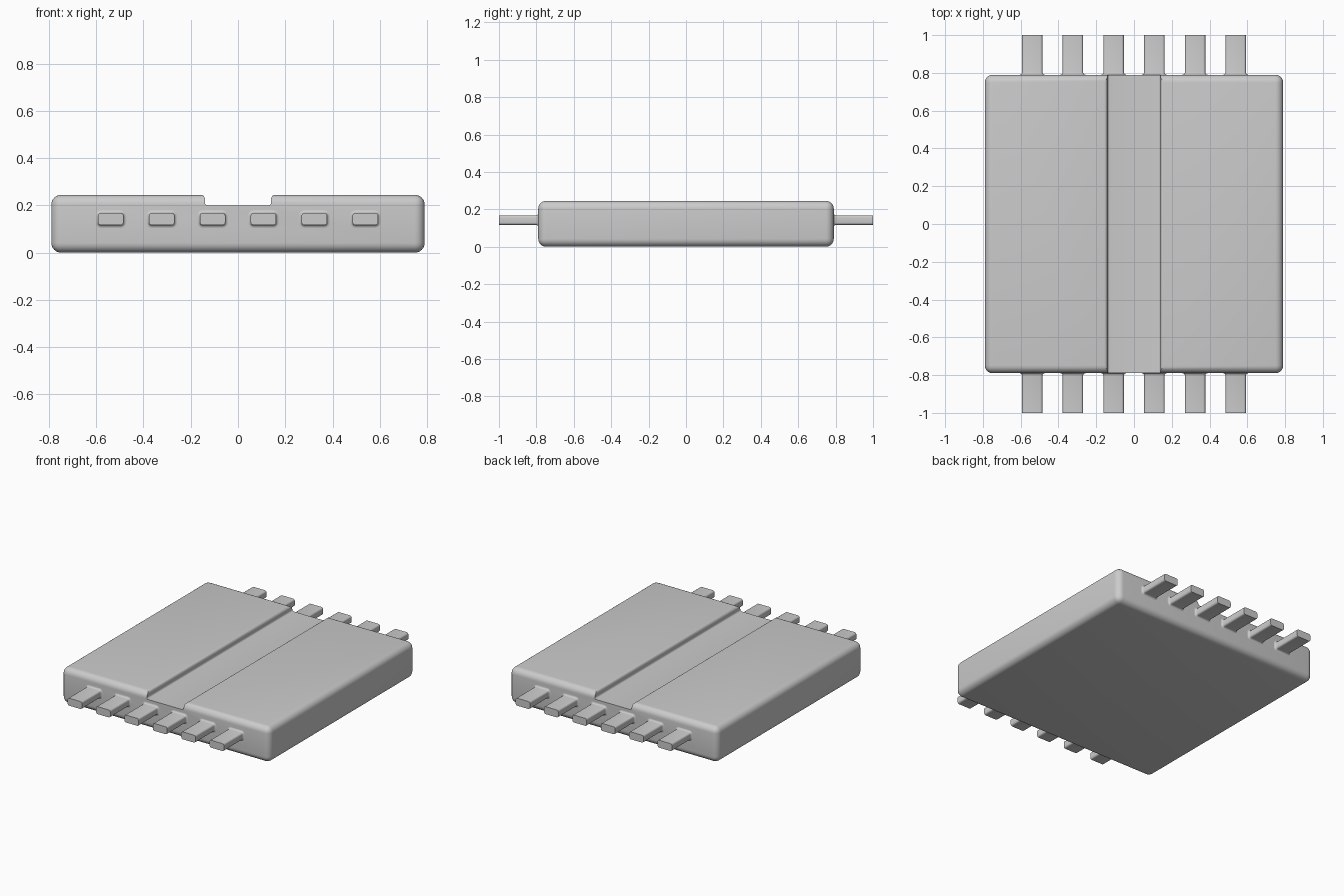
import bpy, bmesh
from math import sin, cos, pi

if "Cube" in bpy.data.objects:
    bpy.data.objects.remove(bpy.data.objects["Cube"])

W, H = 0.79, 0.245      # body half width, height


def make_object(name, bm):
    bmesh.ops.recalc_face_normals(bm, faces=bm.faces)
    mesh = bpy.data.meshes.new(name)
    bm.to_mesh(mesh)
    bm.free()
    ob = bpy.data.objects.new(name, mesh)
    bpy.context.collection.objects.link(ob)
    return ob


def activate(ob):
    bpy.ops.object.select_all(action='DESELECT')
    ob.select_set(True)
    bpy.context.view_layer.objects.active = ob


def loft(name, rings):
    """Skin a list of closed rings and cap both ends."""
    bm = bmesh.new()
    loops = [[bm.verts.new(p) for p in ring] for ring in rings]
    n = len(loops[0])
    for a, b in zip(loops, loops[1:]):
        for i in range(n):
            j = (i + 1) % n
            bm.faces.new((a[i], a[j], b[j], b[i]))
    bm.faces.new(loops[0])
    bm.faces.new(loops[-1])
    return make_object(name, bm)


def arc(cx, cz, r, a0, a1, steps=5):
    return [(cx + r * cos(a0 + (a1 - a0) * i / steps),
             cz + r * sin(a0 + (a1 - a0) * i / steps)) for i in range(steps + 1)]


# Body: rounded slab
bm = bmesh.new()
bmesh.ops.create_cube(bm, size=1)
for v in bm.verts:
    v.co = (v.co.x * 2 * W, v.co.y * 2 * W, (v.co.z + 0.5) * H)
bmesh.ops.bevel(bm, geom=bm.edges[:], offset=0.042, segments=6,
                profile=0.5, affect='EDGES')
body = make_object("body", bm)

# Groove cutter: filleted floor, rounded upper lips
half = arc(0.128, 0.212, 0.012, -pi / 2, 0) + arc(0.158, H - 0.018, 0.018, pi, pi / 2)
half += [(0.158, 0.4)]
profile = half + [(-x, z) for x, z in reversed(half)]
cutter = loft("groove_cutter", [[(x, y, z) for x, z in profile] for y in (-1, 1)])
cutter.hide_render = True

activate(body)
cut = body.modifiers.new("groove", 'BOOLEAN')
cut.operation = 'DIFFERENCE'
cut.solver = 'EXACT'
cut.object = cutter
bpy.ops.object.modifier_apply(modifier=cut.name)
bpy.data.objects.remove(cutter)
activate(body)
bpy.ops.object.shade_smooth_by_angle(angle=pi / 6)


# Pins: rounded bars flaring where they meet the body
def pin_ring(cx, y, grow):
    hw, hh, r = 0.054 + grow, 0.0255 + grow, 0.012 + grow
    pts = []
    for k, (sx, sz) in enumerate(((1, 1), (-1, 1), (-1, -1), (1, -1))):
        pts += arc(sx * (hw - r), sz * (hh - r), r, k * pi / 2, (k + 1) * pi / 2, 4)
    return [(cx + x, y, 0.1425 + z) for x, z in pts]


R = 0.012
sections = [(W - 0.03, R)] + [(W + R - R * cos(i * pi / 8), R - R * sin(i * pi / 8))
                              for i in range(5)] + [(1.0, 0)]
for side, label in ((-1, "front"), (1, "back")):
    for i in range(6):
        cx = (i - 2.5) * 0.2155
        pin = loft(f"{label}_pin_{i + 1}", [pin_ring(cx, side * y, g) for y, g in sections])
        activate(pin)
        bpy.ops.object.shade_smooth_by_angle(angle=pi / 6)
